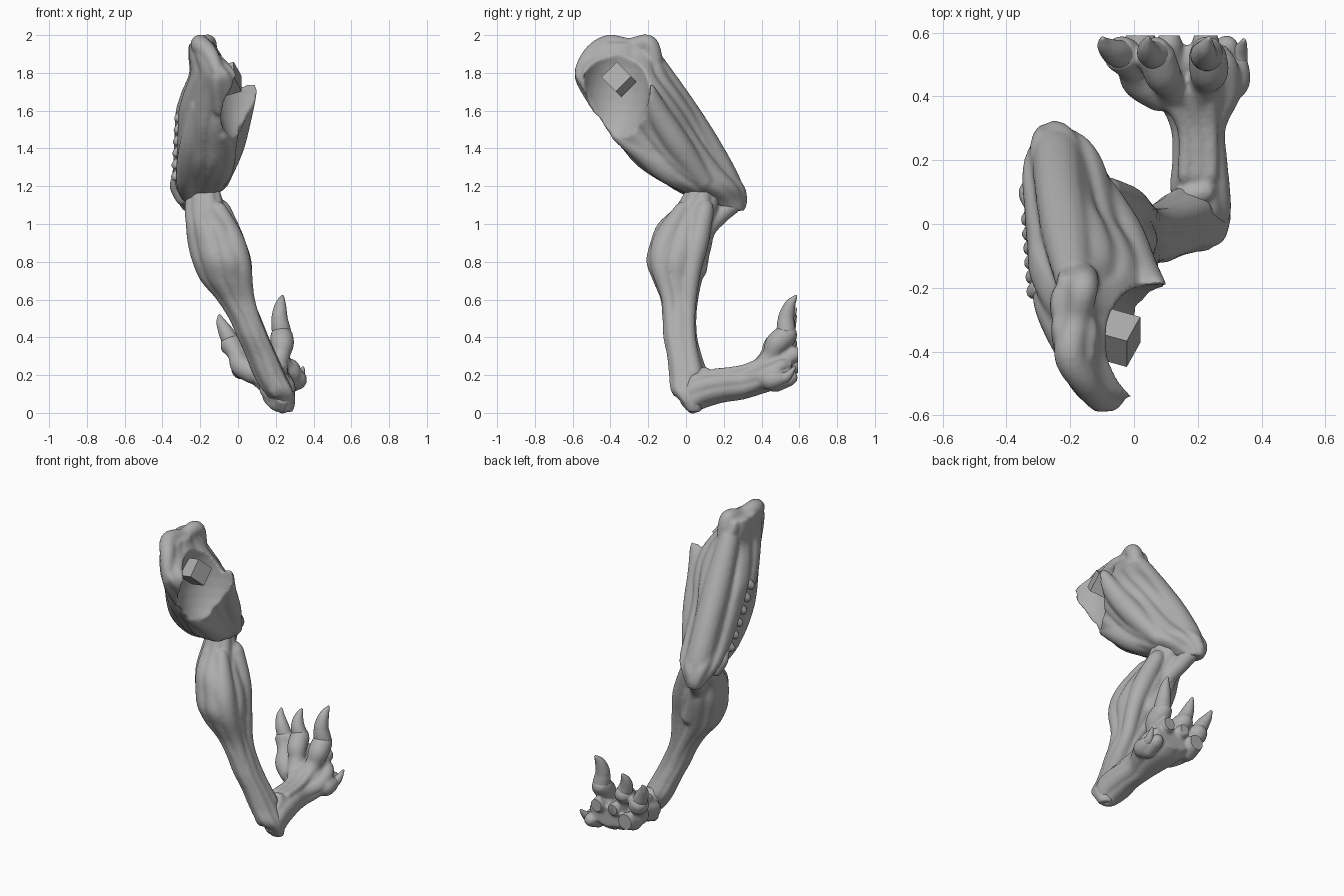
import bpy, bmesh
from math import sin, cos, pi
from mathutils import Vector, Matrix

if "Cube" in bpy.data.objects:
    bpy.data.objects.remove(bpy.data.objects["Cube"])

grey = bpy.data.materials.new("clay_grey")
grey.use_nodes = True
colour = (0.42, 0.42, 0.42, 1)
grey.diffuse_color = colour
grey.node_tree.nodes["Principled BSDF"].inputs["Base Color"].default_value = colour


def spline(rows, steps=6):
    """Catmull-Rom interpolation of rows of numbers."""
    rows = [Vector(r) for r in rows]
    out = []
    for i in range(len(rows) - 1):
        a, b = rows[max(i - 1, 0)], rows[i]
        c, d = rows[i + 1], rows[min(i + 2, len(rows) - 1)]
        for s in range(steps):
            t = s / steps
            out.append(b + (c - a) * (t / 2) + (a * 2 - b * 5 + c * 4 - d) * (t * t / 2)
                       + (b * 3 - a - c * 3 + d) * (t ** 3 / 2))
    return out + [rows[-1]]


def skin(bm, rings):
    loops = [[bm.verts.new(p) for p in ring] for ring in rings]
    n = len(loops[0])
    for a, b in zip(loops, loops[1:]):
        for i in range(n):
            bm.faces.new((a[i], a[(i + 1) % n], b[(i + 1) % n], b[i]))
    bm.faces.new(loops[0])
    bm.faces.new(loops[-1])


def loft(bm, sections, axis, folds, depth, twist, skew=0.0):
    """Slanted oval sections (level, low/high, low/high) along z or y, with muscle creases."""
    rings, n = [], 64
    rows = spline(sections)
    for k, (level, a0, a1, b0, b1) in enumerate(rows):
        ring = []
        for i in range(n):
            t = 2 * pi * i / n
            crease = 1 - abs(sin(folds * t / 2 + twist * k / len(rows)))
            r = 1 - depth * crease ** 2
            a = (a0 + a1) / 2 + (a1 - a0) / 2 * r * cos(t)
            b = (b0 + b1) / 2 + (b1 - b0) / 2 * r * sin(t - skew)
            ring.append((a, b, level) if axis == "z" else (a, level, b))
        rings.append(ring)
    skin(bm, rings)


def strand(bm, points):
    """Round tapered tube through (x, y, z, radius) with domed ends."""
    rows = spline(points)
    rings = []
    for i, row in enumerate(rows):
        way = (rows[min(i + 1, len(rows) - 1)] - rows[max(i - 1, 0)]).to_3d()
        turn = way.to_track_quat("Z", "Y")
        ends = [(0, 1)]
        if i == 0:
            ends = [(-.95, .3), (-.7, .7), (0, 1)]
        elif i == len(rows) - 1:
            ends = [(0, 1), (.7, .7), (.95, .3)]
        for lift, size in ends:
            rings.append([row.to_3d() + turn @ Vector((cos(j * pi / 8) * size, sin(j * pi / 8) * size, lift))
                          * row[3] for j in range(16)])
    skin(bm, rings)


def finish(name, bm, voxel=0.009, smooth=5, cutter=None):
    """Fuse the pieces, carve, soften and trim at the flat back."""
    bmesh.ops.recalc_face_normals(bm, faces=bm.faces)
    mesh = bpy.data.meshes.new(name)
    bm.to_mesh(mesh)
    ob = bpy.data.objects.new(name, mesh)
    bpy.context.collection.objects.link(ob)
    fuse = ob.modifiers.new("fuse", "REMESH")
    fuse.mode, fuse.voxel_size = "VOXEL", voxel
    if cutter:
        cut = ob.modifiers.new("carve", "BOOLEAN")
        cut.operation, cut.object = "DIFFERENCE", cutter
        again = ob.modifiers.new("refuse", "REMESH")
        again.mode, again.voxel_size = "VOXEL", voxel
    soft = ob.modifiers.new("soften", "SMOOTH")
    soft.factor, soft.iterations = 0.5, smooth
    graph = bpy.context.evaluated_depsgraph_get()
    done = bpy.data.meshes.new_from_object(ob.evaluated_get(graph))
    ob.modifiers.clear()
    bm.clear()
    bm.from_mesh(done)
    cut = bmesh.ops.bisect_plane(bm, geom=bm.verts[:] + bm.edges[:] + bm.faces[:],
                                 plane_co=(0, 0.592, 0), plane_no=(0, 1, 0), clear_outer=True)
    rim = [e for e in cut["geom_cut"] if isinstance(e, bmesh.types.BMEdge)]
    if rim:
        bmesh.ops.holes_fill(bm, edges=rim, sides=0)
    bm.to_mesh(done)
    bm.free()
    ob.data = done
    done.materials.clear()
    done.materials.append(grey)
    bpy.ops.object.select_all(action="DESELECT")
    ob.select_set(True)
    bpy.context.view_layer.objects.active = ob
    bpy.ops.object.shade_smooth_by_angle(angle=0.9)


# hollow at the hip, cut from the thigh
bm = bmesh.new()
bmesh.ops.create_uvsphere(bm, u_segments=32, v_segments=16, radius=1, matrix=Matrix.LocRotScale(
    Vector((.07, -.38, 1.71)), Matrix.Rotation(-.14, 3, "X"), Vector((.19, .19, .33))))
mesh = bpy.data.meshes.new("hip_hollow")
bm.to_mesh(mesh)
bm.free()
hollow = bpy.data.objects.new("hip_hollow", mesh)
hollow.hide_render = True
bpy.context.collection.objects.link(hollow)

# thigh
bm = bmesh.new()
loft(bm, [(1.07, -.29, -.19, .21, .31), (1.12, -.32, -.15, .1, .325), (1.2, -.35, -.06, -.09, .31),
          (1.3, -.345, -.02, -.25, .23), (1.4, -.34, 0, -.34, .16), (1.5, -.335, .02, -.42, .1),
          (1.6, -.33, .06, -.48, .04), (1.7, -.3, .07, -.54, -.03), (1.8, -.26, .02, -.59, -.1),
          (1.9, -.265, -.09, -.53, -.13), (1.96, -.26, -.12, -.45, -.16)], "z", 9, .13, 1.2, .25)
strand(bm, [(-.1, -.46, 1.6, .03), (-.11, -.54, 1.74, .035), (-.11, -.555, 1.81, .035),
            (-.15, -.5, 1.9, .045), (-.2, -.41, 1.95, .052),
            (-.18, -.3, 1.94, .045), (-.16, -.2, 1.955, .048), (-.16, -.17, 1.86, .05)])
strand(bm, [(.065, -.2, 1.71, .04), (.01, -.14, 1.57, .065), (-.04, -.03, 1.4, .07), (-.1, .1, 1.22, .05)])
strand(bm, [(-.08, -.37, 1.47, .03), (-.07, -.25, 1.4, .06), (-.1, -.09, 1.28, .07), (-.15, .06, 1.2, .05)])
strand(bm, [(-.19, -.17, 1.85, .06), (-.21, -.03, 1.62, .08), (-.23, .1, 1.42, .08), (-.24, .21, 1.22, .08),
            (-.24, .255, 1.13, .06)])
strand(bm, [(-.22, -.38, 1.62, .03), (-.25, -.24, 1.42, .06), (-.27, -.06, 1.25, .06), (-.26, .1, 1.16, .05)])
finish("thigh", bm, cutter=hollow)
bpy.data.objects.remove(hollow)

# row of nodules down the outer thigh, ending in a longer lump
bm = bmesh.new()
for i in range(6):
    t = i / 6
    strand(bm, [(-.295 - .02 * t, -.2 + .27 * t, 1.57 - .37 * t, .036),
                (-.312 - .02 * t, -.21 + .27 * t, 1.56 - .37 * t, .028)])
strand(bm, [(-.315, .06, 1.25, .03), (-.325, .1, 1.2, .038), (-.3, .12, 1.13, .03)])
finish("thigh_nodules", bm, smooth=2)

# shin
bm = bmesh.new()
loft(bm, [(1.22, -.26, -.1, .02, .18), (1.1, -.285, -.07, -.05, .18), (1, -.28, -.01, -.15, .15),
          (.9, -.27, .045, -.19, .14), (.8, -.245, .075, -.21, .115), (.7, -.2, .075, -.175, .085),
          (.6, -.115, .085, -.135, .065), (.5, -.05, .125, -.125, .055), (.4, -.005, .165, -.12, .06),
          (.3, .04, .21, -.1, .085), (.2, .08, .255, -.09, .115), (.12, .13, .295, -.08, .1),
          (.06, .18, .305, -.03, .09), (.005, .22, .29, .01, .08)], "z", 8, .12, 1, .17)
strand(bm, [(-.23, .25, 1.1, .045), (-.2, .17, 1.04, .05), (-.15, .1, .95, .05), (-.07, .06, .75, .05)])
strand(bm, [(-.2, 0, 1.08, .05), (-.16, -.06, .93, .07), (-.1, -.09, .78, .06), (-.02, -.07, .58, .04)])
strand(bm, [(-.1, -.02, 1.08, .04), (-.04, -.1, .92, .07), (.01, -.13, .79, .06), (.05, -.09, .6, .04),
            (.11, -.07, .4, .04), (.18, -.05, .2, .04), (.2, -.04, .12, .04)])
strand(bm, [(-.09, .1, 1.08, .05), (-.02, .06, .9, .06), (.02, .03, .75, .05), (.055, .01, .55, .042),
            (.12, .01, .38, .045), (.2, .04, .2, .05)])
finish("shin", bm)

# foot with knuckled toes
bm = bmesh.new()
loft(bm, [(-.03, .2, .28, .05, .13), (.03, .16, .305, -.005, .2), (.1, .115, .305, .025, .225),
          (.2, .12, .295, .055, .235), (.3, .115, .29, .07, .245), (.4, .07, .335, .1, .275),
          (.5, .03, .33, .135, .32), (.56, .05, .29, .18, .31)], "y", 7, .11, .5)
toes = {
    "inner": [(.09, .41, .21, .062), (.02, .45, .25, .06), (-.01, .49, .31, .045), (-.035, .53, .36, .062)],
    "middle": [(.13, .4, .23, .06), (.11, .44, .3, .05), (.09, .47, .36, .058), (.07, .53, .4, .058)],
    "outer": [(.21, .4, .23, .06), (.225, .45, .3, .05), (.235, .48, .365, .062), (.23, .53, .41, .06)],
    "side": [(.25, .38, .17, .06), (.29, .42, .175, .05), (.31, .45, .175, .055), (.32, .49, .18, .045)],
}
for path in toes.values():
    strand(bm, path)
    x, y, z, r = path[1]
    strand(bm, [(x, y + .05, z - .02, r * .95), (x, y + .13, z + .01, r * .85)])
for x, tip in ((.16, .1), (.2, .17), (.24, .23)):
    strand(bm, [(x, .15, .21, .025), (x, .3, .23, .025), (tip, .42, .27, .035)])
strand(bm, [(.15, .08, .2, .035), (.22, .1, .21, .035)])
finish("foot", bm, smooth=4)

# claws, hooked backward
claws = {
    "inner": [(-.035, .53, .37, .046), (-.065, .54, .43, .04), (-.09, .56, .48, .026), (-.098, .58, .515, .01)],
    "middle": [(.07, .53, .41, .047), (.05, .535, .46, .041), (.042, .555, .51, .028), (.045, .58, .55, .01)],
    "outer": [(.23, .53, .43, .052), (.22, .53, .5, .044), (.225, .55, .57, .031), (.235, .58, .615, .011)],
    "side": [(.315, .48, .18, .036), (.33, .53, .19, .028), (.345, .575, .24, .009)],
}
for name, path in claws.items():
    bm = bmesh.new()
    strand(bm, path)
    finish(name + "_claw", bm, voxel=0.006, smooth=2)

# tilted peg in the hip
a = Vector((.93, -.26, .26)).normalized()
c = Vector((0, 1, 1)).normalized()
frame = Matrix((a, c.cross(a), c)).transposed().to_4x4()
bpy.ops.mesh.primitive_cube_add(size=.115)
peg = bpy.context.object
peg.name = "hip_peg"
peg.matrix_world = Matrix.Translation((-.055, -.355, 1.765)) @ frame
peg.data.materials.append(grey)
